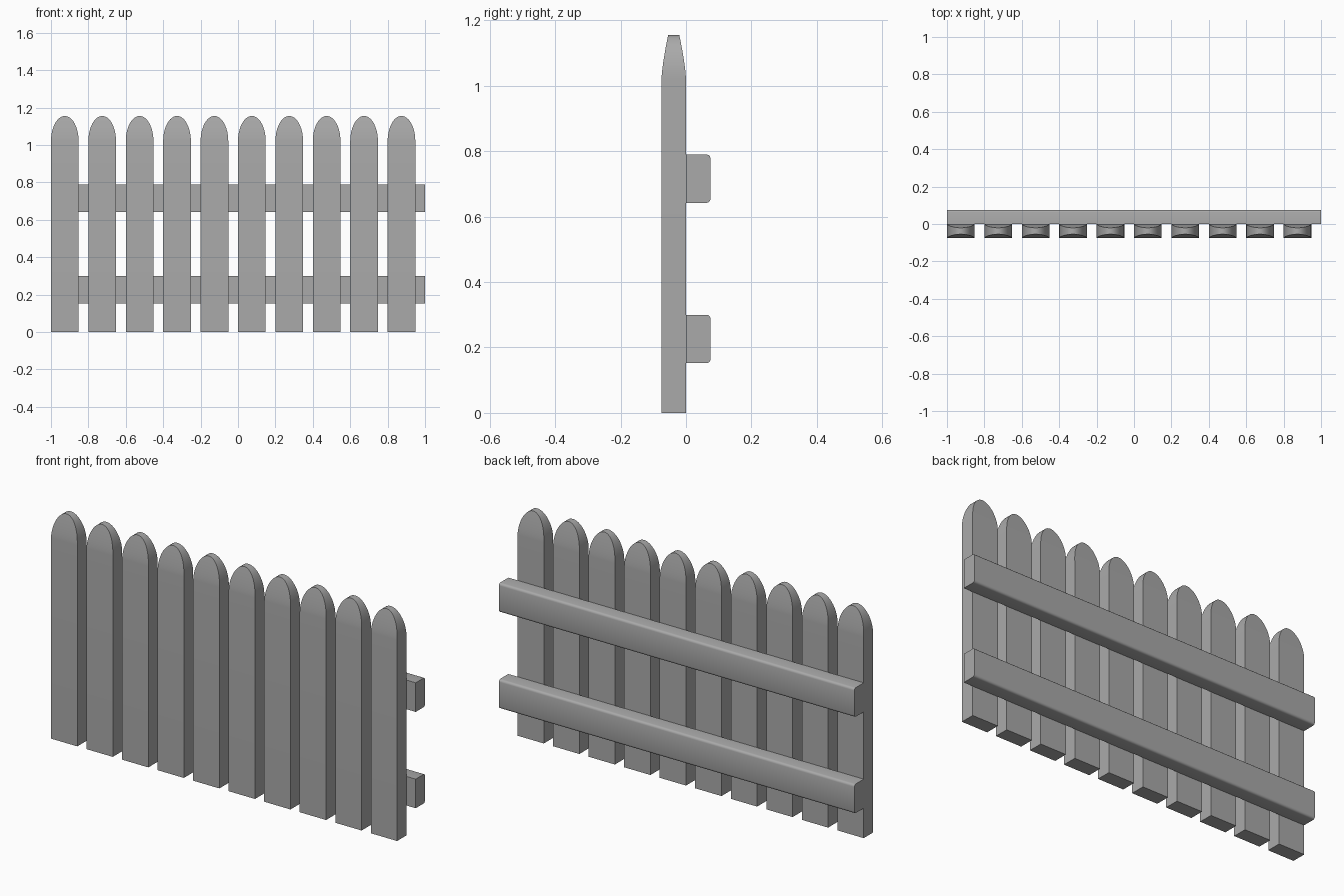
import bpy, bmesh
from math import sin, cos, pi, radians

cube = bpy.data.objects.get("Cube")
if cube:
    bpy.data.objects.remove(cube, do_unlink=True)

grey = bpy.data.materials.new("fence grey")
grey.use_nodes = True
colour = (0.4, 0.4, 0.4, 1)
grey.diffuse_color = colour
grey.node_tree.nodes["Principled BSDF"].inputs["Base Color"].default_value = colour

HALF_WIDTH, HALF_DEPTH = 0.074, 0.0375
SHOULDER, TOP = 1.02, 1.155


def finish(bm, name, angle):
    bmesh.ops.recalc_face_normals(bm, faces=bm.faces)
    mesh = bpy.data.meshes.new(name)
    bm.to_mesh(mesh)
    bm.free()
    mesh.materials.append(grey)
    obj = bpy.data.objects.new(name, mesh)
    bpy.context.collection.objects.link(obj)
    bpy.ops.object.select_all(action='DESELECT')
    obj.select_set(True)
    bpy.context.view_layer.objects.active = obj
    bpy.ops.object.shade_smooth_by_angle(angle=radians(angle))
    return obj


def picket(name, x):
    # Stacked rectangles that arch across the width and taper in depth
    rings = [(0, HALF_WIDTH, HALF_DEPTH)]
    steps = 12
    for i in range(steps + 1):
        t = i / steps * pi / 2
        rise = sin(t)
        rings.append((SHOULDER + (TOP - SHOULDER) * rise,
                      HALF_WIDTH * cos(t),
                      HALF_DEPTH - 0.0205 * rise ** 1.4))
    bm = bmesh.new()
    loops = []
    for z, hx, hy in rings:
        loops.append([bm.verts.new((x + sx * hx, sy * hy - HALF_DEPTH, z))
                      for sx, sy in ((-1, -1), (1, -1), (1, 1), (-1, 1))])
    bm.faces.new(loops[0])
    for low, high in zip(loops, loops[1:]):
        for i in range(4):
            j = (i + 1) % 4
            bm.faces.new((low[i], low[j], high[j], high[i]))
    bmesh.ops.remove_doubles(bm, verts=bm.verts, dist=0.0001)
    return finish(bm, name, 40)


def rail(name, z):
    # Board with its two rear long edges rounded
    bm = bmesh.new()
    bmesh.ops.create_cube(bm, size=1)
    for v in bm.verts:
        v.co.x *= 2
        v.co.y = (v.co.y + 0.5) * 0.075
        v.co.z = z + v.co.z * 0.148
    rear = [e for e in bm.edges if all(v.co.y > 0.07 for v in e.verts)
            and abs(e.verts[0].co.x - e.verts[1].co.x) > 1]
    bmesh.ops.bevel(bm, geom=rear, offset=0.012, segments=3,
                    profile=0.5, affect='EDGES')
    return finish(bm, name, 40)


# Row of ten pickets in front of two rails
for n in range(10):
    picket(f"picket_{n + 1}", -1 + HALF_WIDTH + 0.2 * n)
rail("lower_rail", 0.226)
rail("upper_rail", 0.716)
